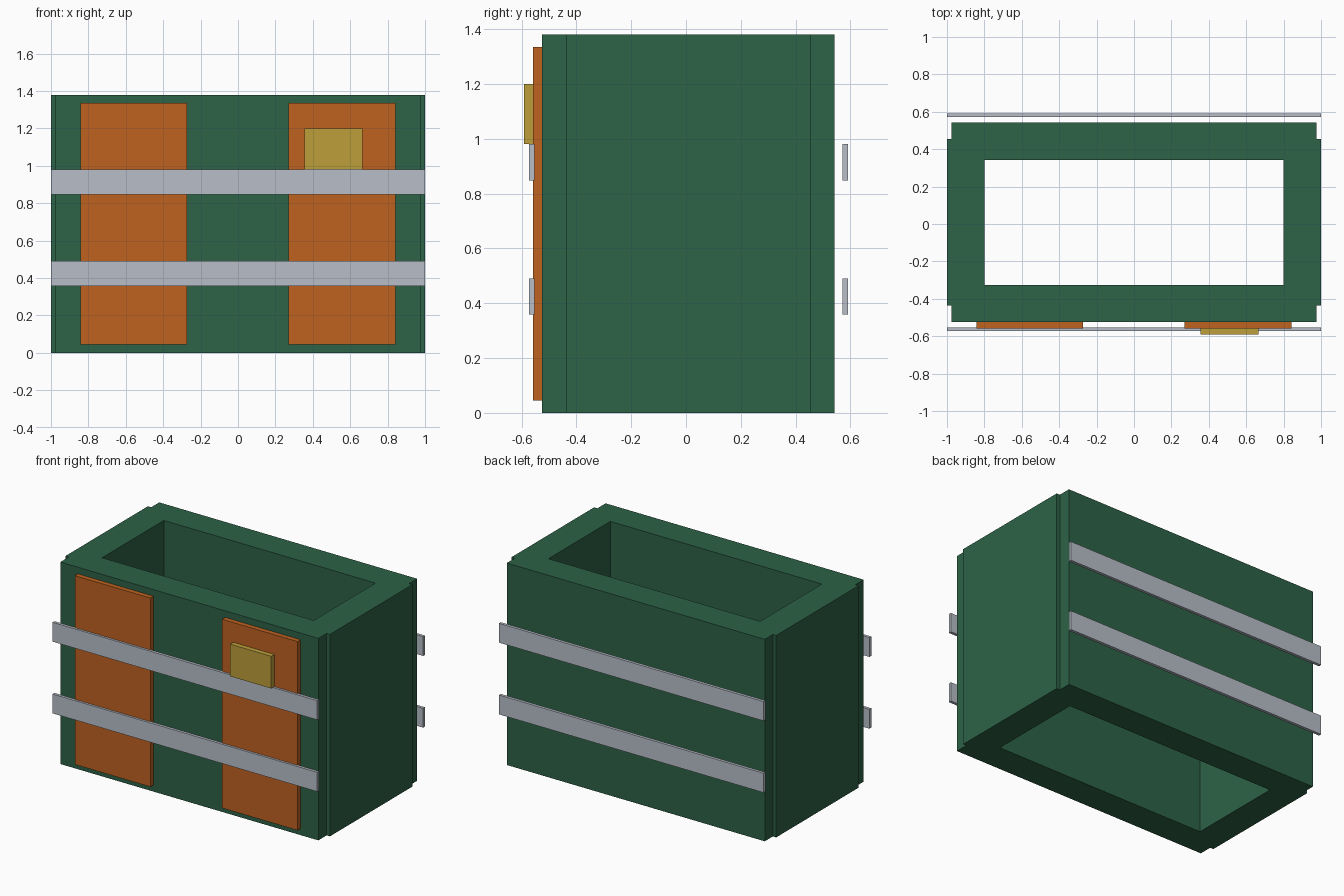
import bpy

cube = bpy.data.objects.get("Cube")
if cube:
    bpy.data.objects.remove(cube, do_unlink=True)


def material(name, rgb):
    m = bpy.data.materials.new(name)
    m.use_nodes = True
    m.diffuse_color = (*rgb, 1)
    m.node_tree.nodes["Principled BSDF"].inputs["Base Color"].default_value = (*rgb, 1)
    return m


green = material("dark green", (0.026, 0.122, 0.063))
orange = material("burnt orange", (0.52, 0.122, 0.0144))
gold = material("dull gold", (0.51, 0.347, 0.044))
steel = material("pale steel", (0.48, 0.52, 0.584))


def box(name, x, y, z, mat):
    """Box given as (min, max) pairs along each axis."""
    spans = (x, y, z)
    bpy.ops.mesh.primitive_cube_add(size=1, location=[(a + b) / 2 for a, b in spans])
    ob = bpy.context.object
    ob.name = name
    ob.scale = [b - a for a, b in spans]
    bpy.ops.object.transform_apply(location=False, rotation=False, scale=True)
    ob.data.materials.append(mat)
    return ob


# Open-ended body: notched outline with a rectangular shaft, extruded upward
HEIGHT = 1.38
FRONT, BACK = -0.525, 0.542
WALL = 0.2
SIDE_FRONT, SIDE_BACK = -0.436, 0.455
END, SIDE = 0.975, 1.0

right_half = [(END, FRONT), (END, SIDE_FRONT), (SIDE, SIDE_FRONT),
              (SIDE, SIDE_BACK), (END, SIDE_BACK), (END, BACK)]
outline = right_half + [(-x, y) for x, y in reversed(right_half)]
ix, iy0, iy1 = SIDE - WALL, FRONT + WALL, BACK - WALL
shaft = [(-ix, iy0), (-ix, iy1), (ix, iy1), (ix, iy0)]

curve = bpy.data.curves.new("body", "CURVE")
curve.dimensions = "2D"
curve.fill_mode = "BOTH"
curve.extrude = HEIGHT / 2
for loop in (outline, shaft):
    spline = curve.splines.new("POLY")
    spline.points.add(len(loop) - 1)
    for point, (x, y) in zip(spline.points, loop):
        point.co = (x, y, 0, 1)
    spline.use_cyclic_u = True
body = bpy.data.objects.new("body", curve)
body.location.z = HEIGHT / 2
bpy.context.collection.objects.link(body)
bpy.ops.object.select_all(action="DESELECT")
body.select_set(True)
bpy.context.view_layer.objects.active = body
bpy.ops.object.convert(target="MESH")
body = bpy.context.object
bpy.ops.object.shade_flat()
body.data.materials.clear()
body.data.materials.append(green)

# Front panels
PANEL_FACE = -0.558
box("right_panel", (-0.843, -0.272), (PANEL_FACE, FRONT), (0.045, 1.335), orange)
box("left_panel", (0.27, 0.841), (PANEL_FACE, FRONT), (0.045, 1.335), orange)

# Plate on the left panel
box("front_plate", (0.355, 0.665), (-0.591, PANEL_FACE), (0.98, 1.2), gold)

# Horizontal bands, front and back
for level, z in (("lower", (0.358, 0.49)), ("upper", (0.848, 0.98))):
    box(level + "_front_band", (-1, 1), (-0.573, -0.553), z, steel)
    box(level + "_back_band", (-1, 1), (0.571, 0.591), z, steel)
